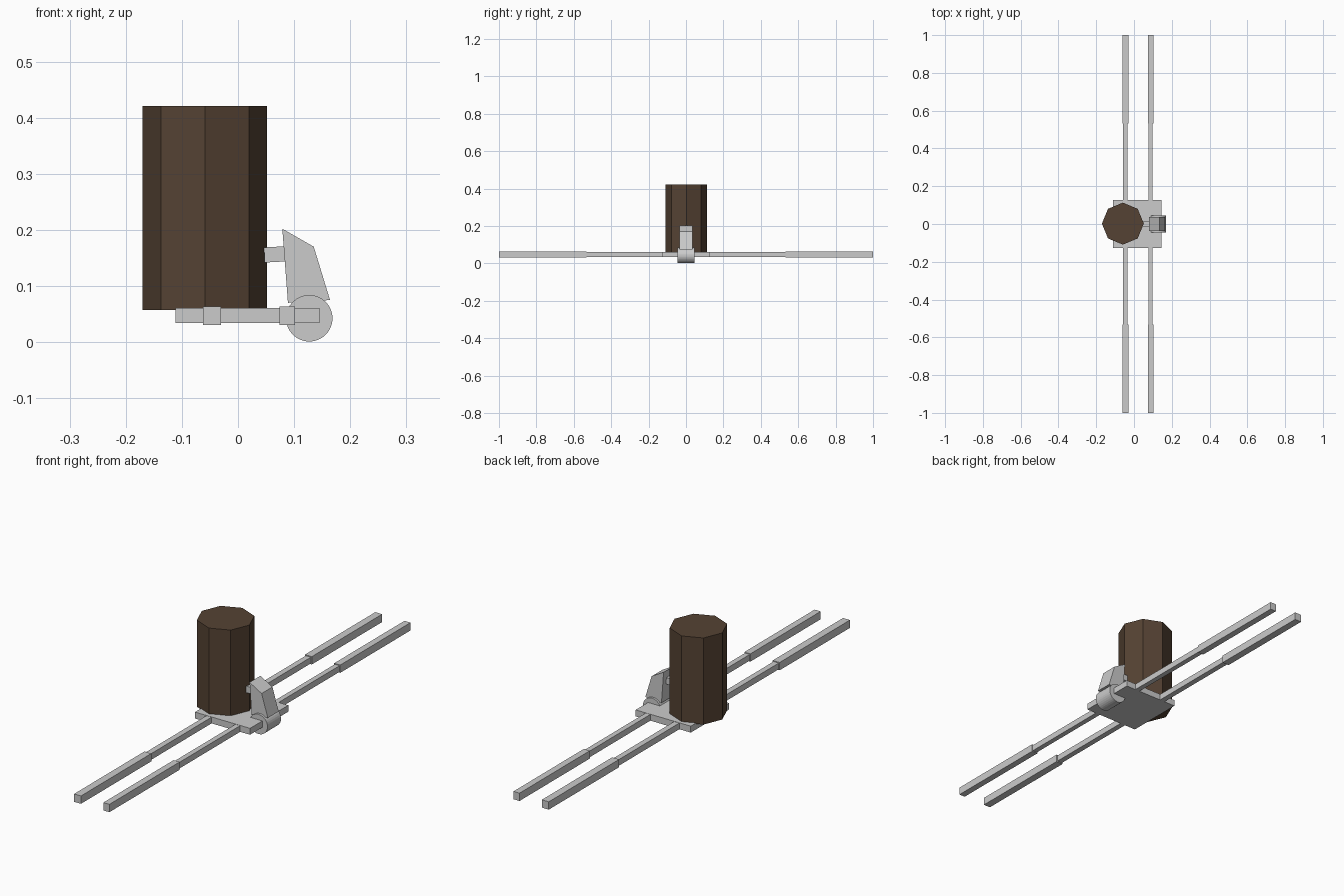
import bpy, bmesh
from math import radians
from mathutils import Vector

if "Cube" in bpy.data.objects:
    bpy.data.objects.remove(bpy.data.objects["Cube"])


def box(name, lo, hi, tilt=0):
    lo, hi = Vector(lo), Vector(hi)
    size = hi - lo
    bm = bmesh.new()
    bmesh.ops.create_cube(bm, size=1)
    bmesh.ops.scale(bm, vec=size, verts=bm.verts)
    return finish(name, bm, (lo + hi) / 2, (0, tilt, 0))


def cylinder(name, radius, depth, sides, loc, rot=(0, 0, 0)):
    bm = bmesh.new()
    bmesh.ops.create_cone(bm, cap_ends=True, segments=sides,
                          radius1=radius, radius2=radius, depth=depth)
    return finish(name, bm, loc, rot)


def prism(name, profile, half_width):
    # side profile in x/z, extruded along y
    bm = bmesh.new()
    face = bm.faces.new([bm.verts.new((x, -half_width, z)) for x, z in profile])
    ext = bmesh.ops.extrude_face_region(bm, geom=[face])
    moved = [g for g in ext["geom"] if isinstance(g, bmesh.types.BMVert)]
    bmesh.ops.translate(bm, vec=(0, 2 * half_width, 0), verts=moved)
    bmesh.ops.recalc_face_normals(bm, faces=bm.faces)
    return finish(name, bm, (0, 0, 0), (0, 0, 0))


def finish(name, bm, loc, rot):
    mesh = bpy.data.meshes.new(name)
    bm.to_mesh(mesh)
    bm.free()
    obj = bpy.data.objects.new(name, mesh)
    bpy.context.collection.objects.link(obj)
    obj.location, obj.rotation_euler = loc, rot
    return obj


# base plate
box("base_plate", (-0.111, -0.127, 0.034), (0.145, 0.127, 0.061))

# pairs of telescoping rods: thin inner arm, thicker outer sleeve
for label, x, outer, inner in (("left", -0.046, 0.016, 0.012),
                               ("right", 0.088, 0.014, 0.011)):
    for side, s in (("front", -1), ("back", 1)):
        for part, w, h, a, b in (("arm", inner, 0.013, 0.12, 0.54),
                                 ("sleeve", outer, 0.0165, 0.533, 1.0)):
            y0, y1 = sorted((s * a, s * b))
            box(f"{label}_{side}_{part}", (x - w, y0, 0.047 - h), (x + w, y1, 0.047 + h))

# eight-sided post
post = cylinder("post", 0.111, 0.364, 8, (-0.059, 0.002, 0.239))
brown = bpy.data.materials.new("dark_brown")
brown.diffuse_color = (0.09, 0.055, 0.033, 1)
brown.use_nodes = True
brown.node_tree.nodes["Principled BSDF"].inputs["Base Color"].default_value = brown.diffuse_color
post.data.materials.append(brown)

# pivot drum lying along y
cylinder("pivot_drum", 0.0415, 0.09, 32, (0.127, 0, 0.0425), (radians(90), 0, 0))

# clamp lever above the drum and the stub that presses on the post
prism("clamp_lever", [(0.079, 0.202), (0.135, 0.17), (0.164, 0.075), (0.089, 0.07)], 0.036)
box("clamp_stub", (0.047, -0.014, 0.143), (0.092, 0.014, 0.17), radians(-3))
